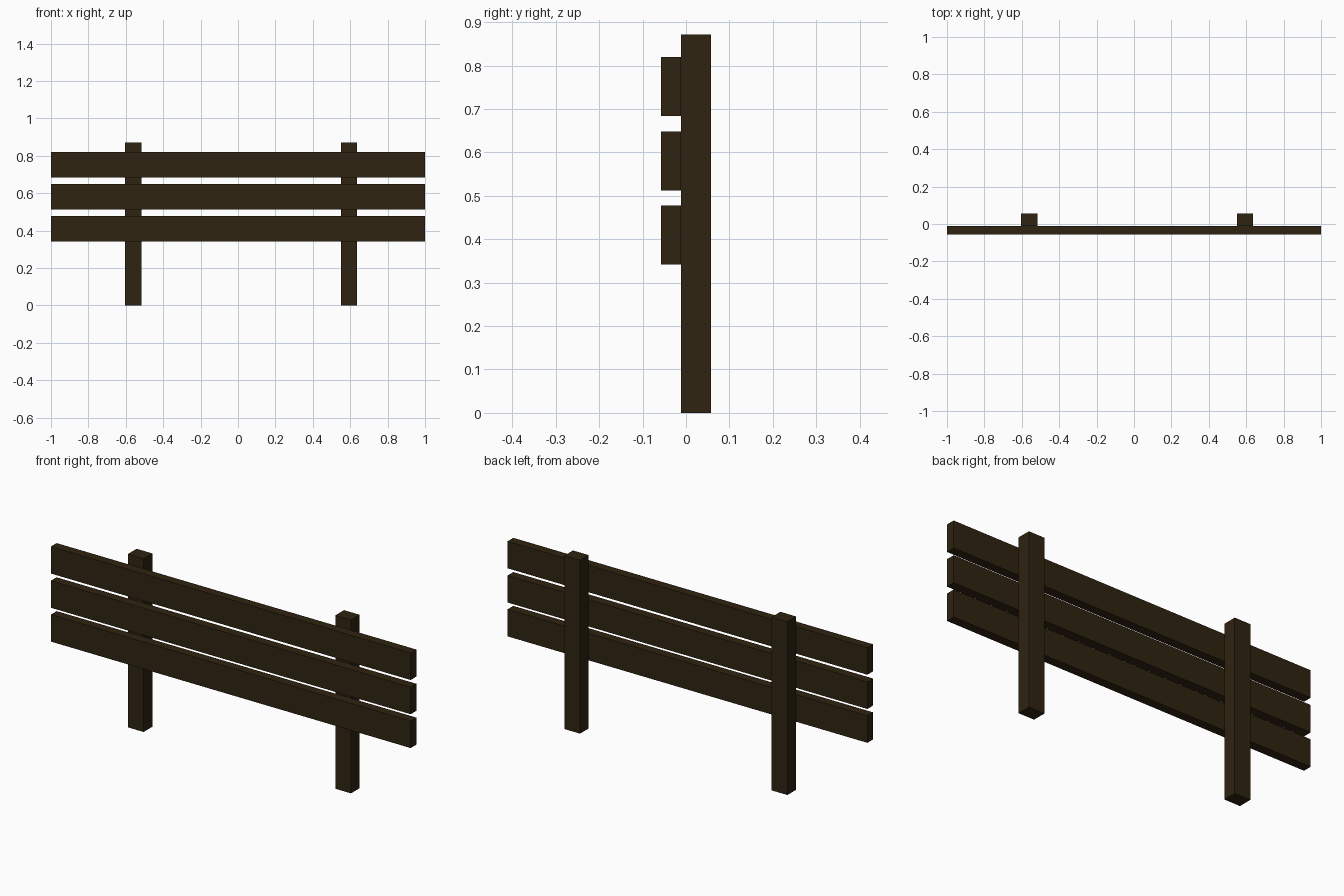
import bpy

cube = bpy.data.objects.get("Cube")
if cube:
    bpy.data.objects.remove(cube, do_unlink=True)

# Single dark timber colour
wood = bpy.data.materials.new("dark_brown_wood")
wood.use_nodes = True
colour = (0.028, 0.017, 0.0055, 1)
wood.diffuse_color = colour
shader = next(n for n in wood.node_tree.nodes if n.type == 'BSDF_PRINCIPLED')
shader.inputs["Base Color"].default_value = colour
shader.inputs["Roughness"].default_value = 0.9


def beam(name, centre, size):
    """Add a square-edged timber with its dimensions applied."""
    bpy.ops.mesh.primitive_cube_add(size=1, location=centre)
    obj = bpy.context.object
    obj.name = name
    obj.scale = size
    bpy.ops.object.transform_apply(location=False, rotation=False, scale=True)
    obj.data.materials.append(wood)
    return obj


# Upright posts behind the rails
for name, x in (("right_post", -0.56), ("left_post", 0.593)):
    beam(name, (x, 0.0225, 0.4355), (0.087, 0.069, 0.871))

# Three horizontal planks fixed to the front of the posts
for name, z in (("lower_plank", 0.41), ("middle_plank", 0.58), ("upper_plank", 0.752)):
    beam(name, (0, -0.0345, z), (2, 0.045, 0.136))
